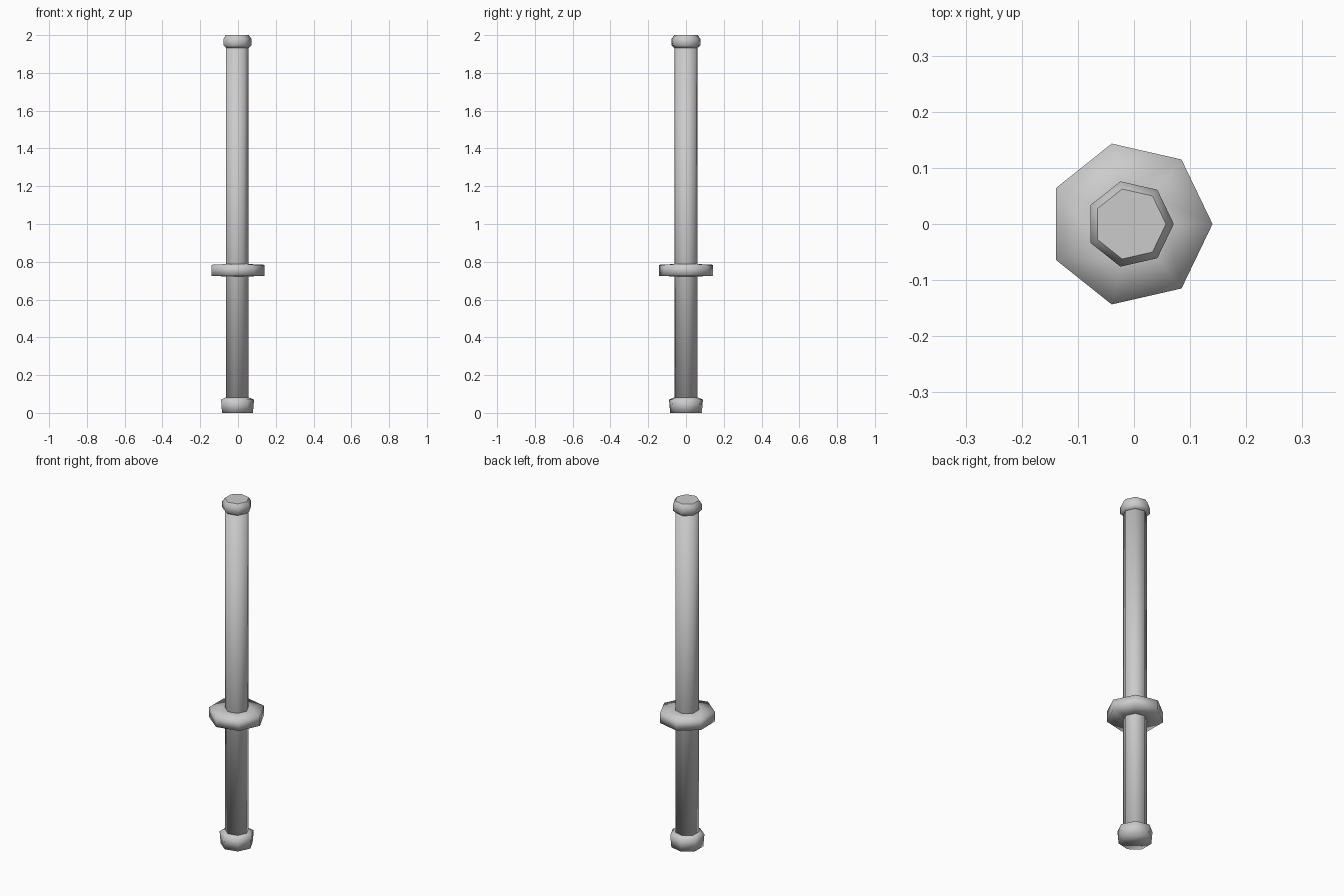
import bpy, bmesh
from math import cos, sin, pi

if "Cube" in bpy.data.objects:
    bpy.data.objects.remove(bpy.data.objects["Cube"])

SIDES = 7
CX = -0.007


def lathe(name, profile, flat_top=False):
    """Seven-sided solid from (radius, z) points listed bottom to top."""
    bm = bmesh.new()
    rings = []
    for r, z in profile:
        rings.append([bm.verts.new((CX + r * cos(2 * pi * i / SIDES),
                                    r * sin(2 * pi * i / SIDES), z))
                      for i in range(SIDES)])
    for low, high in zip(rings, rings[1:]):
        for i in range(SIDES):
            j = (i + 1) % SIDES
            bm.faces.new((low[i], low[j], high[j], high[i]))
    bm.faces.new(rings[0][::-1])
    top = bm.faces.new(rings[-1])
    for f in bm.faces:
        f.smooth = True
    if flat_top:
        top.smooth = False
        for e in top.edges:
            e.smooth = False
    mesh = bpy.data.meshes.new(name)
    bm.to_mesh(mesh)
    bm.free()
    obj = bpy.data.objects.new(name, mesh)
    bpy.context.collection.objects.link(obj)
    return obj


# Long pole
lathe("shaft", [(0.0625, 0.02), (0.0625, 1.96)])

# Foot, slightly wider at its top
lathe("foot", [(0.086, 0.0), (0.092, 0.07), (0.064, 0.082)])

# Wide collar
lathe("collar", [(0.064, 0.722), (0.147, 0.726), (0.147, 0.784), (0.064, 0.788)])

# End cap with bevelled rims
lathe("end_cap", [(0.063, 1.932), (0.078, 1.946), (0.078, 1.98), (0.064, 2.0)],
      flat_top=True)
